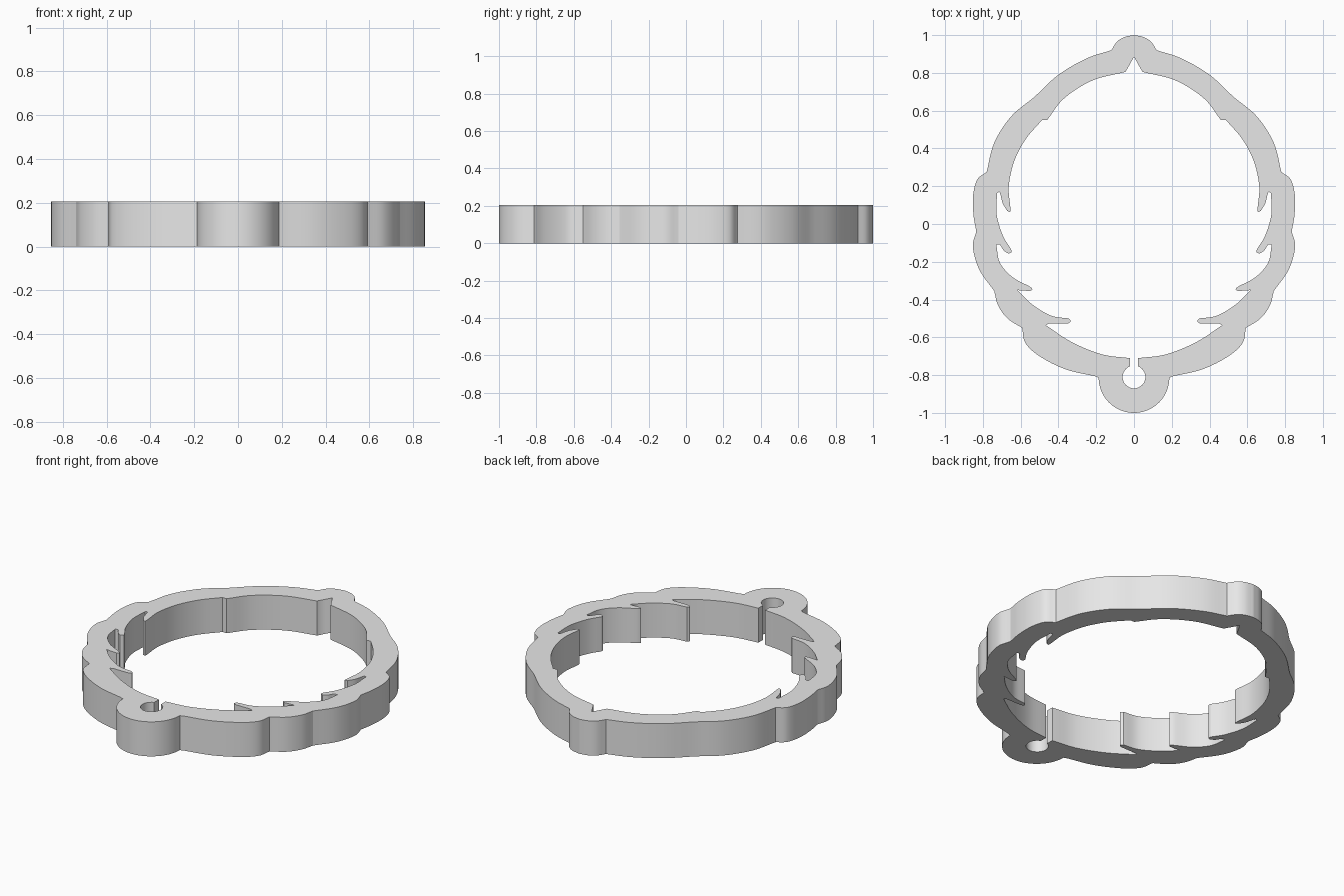
import bpy
import bmesh
import math
from mathutils import Vector

HEIGHT = 0.205
STEPS = 6

cube = bpy.data.objects.get("Cube")
if cube:
    bpy.data.objects.remove(cube, do_unlink=True)


def smooth_run(points):
    """Curve through the points; the run's ends stay sharp corners."""
    pts = [Vector(p) for p in points]
    if len(pts) == 2:
        return pts[:1]
    pts = [2 * pts[0] - pts[1]] + pts + [2 * pts[-1] - pts[-2]]
    result = []
    for a, b, c, d in zip(pts, pts[1:], pts[2:], pts[3:]):
        for step in range(STEPS):
            t = step / STEPS
            result.append(0.5 * (2 * b + (c - a) * t
                                 + (2 * a - 5 * b + 4 * c - d) * t ** 2
                                 + (3 * b - a - 3 * c + d) * t ** 3))
    return result


def arc(radius, centre_y, start, end, count=24):
    """Arc about a centre on the symmetry axis, angles in degrees."""
    angles = [math.radians(start + (end - start) * i / count) for i in range(count + 1)]
    return [Vector((radius * math.cos(a), centre_y + radius * math.sin(a))) for a in angles]


def outline(runs):
    points = []
    for run in runs:
        points += smooth_run(run)
    return points


# Scalloped outer wall, from the top bump down to the hanging tab
outer = outline([
    [(0, 1), (0.05, 0.99), (0.09, 0.965), (0.12, 0.92)],
    [(0.12, 0.92), (0.25, 0.877), (0.4, 0.79), (0.53, 0.67)],
    [(0.53, 0.67), (0.65, 0.57), (0.74, 0.43), (0.78, 0.275)],
    [(0.78, 0.275), (0.83, 0.235), (0.852, 0.15), (0.85, 0.05), (0.835, -0.04)],
    [(0.835, -0.04), (0.853, -0.12), (0.82, -0.24), (0.74, -0.355)],
    [(0.74, -0.355), (0.72, -0.43), (0.67, -0.5), (0.592, -0.55)],
    [(0.592, -0.55), (0.575, -0.63), (0.5, -0.7), (0.36, -0.77), (0.185, -0.81)],
])
tab = arc(0.187, -0.813, 0, -90)

# Round keyhole in the tab, opening through a narrow neck
keyhole = arc(0.06, -0.81, -90, 65)

# Inner wall with four hooked teeth, from the neck up to the notch
inner = outline([
    [(0.022, -0.755), (0.022, -0.71)],
    [(0.022, -0.71), (0.17, -0.69), (0.33, -0.625), (0.468, -0.535)],
    [(0.468, -0.535), (0.45, -0.527)],
    [(0.45, -0.527), (0.35, -0.527)],
    [(0.35, -0.527), (0.335, -0.515), (0.345, -0.5)],
    [(0.345, -0.5), (0.44, -0.485), (0.54, -0.425), (0.618, -0.35)],
    [(0.618, -0.35), (0.55, -0.355)],
    [(0.55, -0.355), (0.538, -0.345), (0.55, -0.332)],
    [(0.55, -0.332), (0.645, -0.28), (0.71, -0.205), (0.729, -0.11)],
    [(0.729, -0.11), (0.71, -0.11), (0.69, -0.14), (0.665, -0.157)],
    [(0.665, -0.157), (0.65, -0.15), (0.65, -0.135)],
    [(0.65, -0.135), (0.695, -0.06), (0.727, 0.05), (0.725, 0.165)],
    [(0.725, 0.165), (0.71, 0.165), (0.695, 0.11), (0.67, 0.068)],
    [(0.67, 0.068), (0.655, 0.065), (0.655, 0.09)],
    [(0.655, 0.09), (0.663, 0.2), (0.635, 0.33), (0.575, 0.447), (0.487, 0.55)],
    [(0.487, 0.55), (0.46, 0.55)],
    [(0.46, 0.55), (0.37, 0.665), (0.22, 0.76), (0.045, 0.805)],
    [(0.045, 0.805), (0, 0.885)],
])
profile = outer + tab + keyhole + inner + [Vector((0, 0.885))]
for point in profile:
    if abs(point.x) < 0.0005:
        point.x = 0

# Extrude the half profile, leaving the symmetry plane open
bm = bmesh.new()
low = [bm.verts.new((p.x, p.y, 0)) for p in profile]
high = [bm.verts.new((p.x, p.y, HEIGHT)) for p in profile]
bm.faces.new(low)
bm.faces.new(reversed(high))
for i in range(len(profile)):
    j = (i + 1) % len(profile)
    if profile[i].x or profile[j].x:
        bm.faces.new((low[j], low[i], high[i], high[j]))
mesh = bpy.data.meshes.new("scalloped_ring")
bm.to_mesh(mesh)
bm.free()

ring = bpy.data.objects.new("scalloped_ring", mesh)
bpy.context.collection.objects.link(ring)

# Plain grey material
grey = bpy.data.materials.new("light_grey")
grey.use_nodes = True
colour = (0.8, 0.8, 0.8, 1)
grey.diffuse_color = colour
grey.node_tree.nodes["Principled BSDF"].inputs["Base Color"].default_value = colour
mesh.materials.append(grey)

bpy.ops.object.select_all(action="DESELECT")
ring.select_set(True)
bpy.context.view_layer.objects.active = ring
bpy.ops.object.shade_smooth_by_angle(angle=math.radians(20))

# Mirror to the other side
mirror = ring.modifiers.new("mirror", "MIRROR")
mirror.use_axis = (True, False, False)
mirror.use_mirror_merge = True
mirror.merge_threshold = 0.0005
